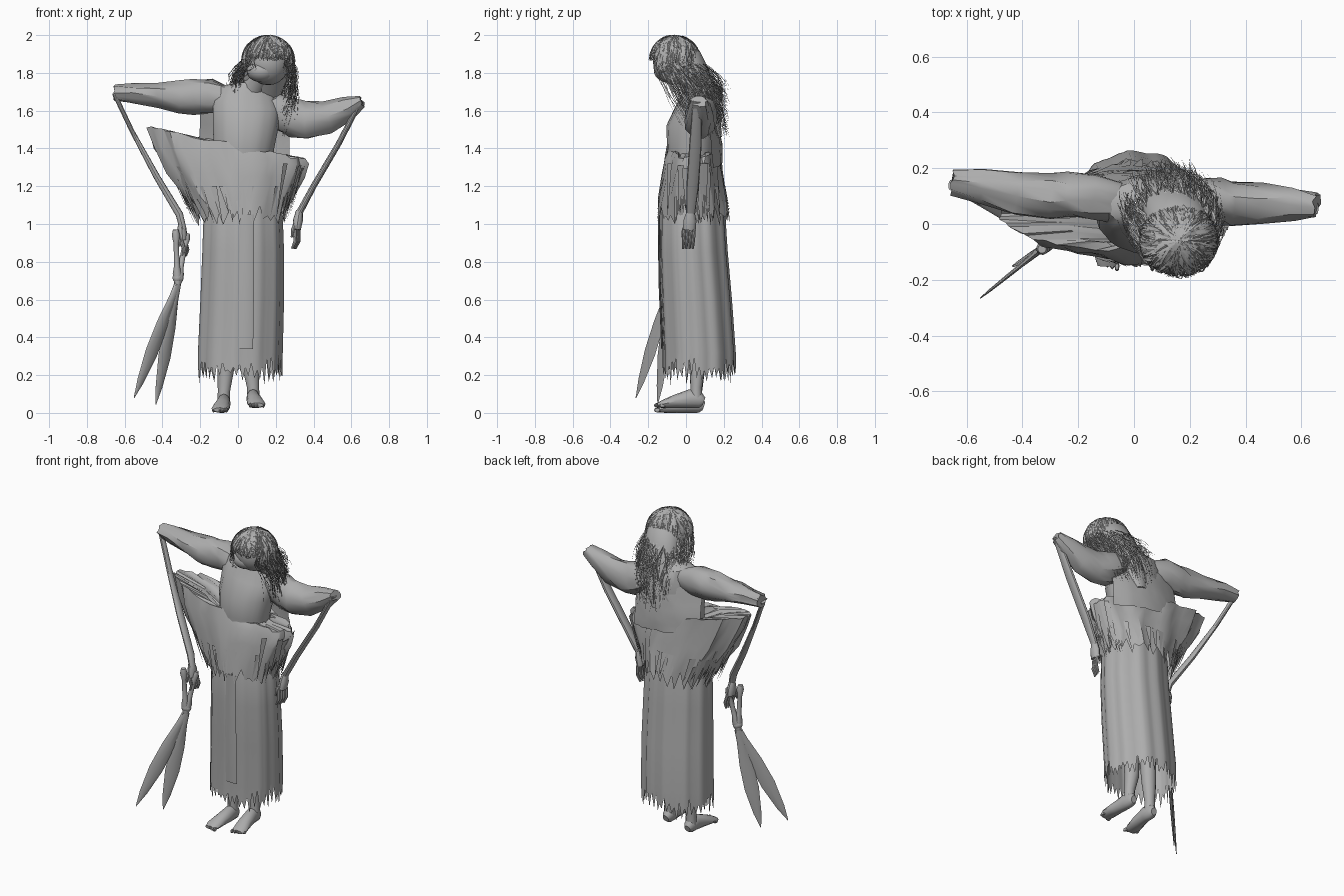
import bpy, bmesh, random
from math import sin, cos, pi, tau
from mathutils import Vector as V

random.seed(4)
cube = bpy.data.objects.get("Cube")
if cube:
    bpy.data.objects.remove(cube)

grey = bpy.data.materials.new("plain grey")
grey.use_nodes = True
grey.diffuse_color = (0.42, 0.42, 0.42, 1)
for node in grey.node_tree.nodes:
    if node.type == 'BSDF_PRINCIPLED':
        node.inputs["Base Color"].default_value = grey.diffuse_color
        node.inputs["Roughness"].default_value = 0.8


def finish(name, bm, fix=True):
    if fix:
        bmesh.ops.recalc_face_normals(bm, faces=bm.faces)
    mesh = bpy.data.meshes.new(name)
    bm.to_mesh(mesh)
    bm.free()
    mesh.materials.append(grey)
    ob = bpy.data.objects.new(name, mesh)
    bpy.context.collection.objects.link(ob)
    for other in bpy.context.selected_objects:
        other.select_set(False)
    ob.select_set(True)
    bpy.context.view_layer.objects.active = ob
    bpy.ops.object.shade_smooth_by_angle(angle=0.6)


def jitter(r):
    return V(random.uniform(-r, r) for _ in range(3))


def skin(bm, rings, caps):
    """Join rings of points with quads."""
    rows = [[bm.verts.new(p) for p in ring] for ring in rings]
    n = len(rows[0])
    for a, b in zip(rows, rows[1:]):
        for i in range(n):
            j = (i + 1) % n
            bm.faces.new((a[i], a[j], b[j], b[i]))
    if caps:
        bm.faces.new(rows[0][::-1])
        bm.faces.new(rows[-1])


def loft(name, rows, n=32, fold=0.0, rag=0.0, rough=0.0, caps=False):
    """Level oval rings (cx, cy, z, rx, ry, tilt), with folds and a torn hem."""
    waves = [1 + fold * (cos(i * tau / n * 11) + random.uniform(-.5, .5)) for i in range(n)]
    rings = []
    for k, (cx, cy, z, rx, ry, tilt) in enumerate(rows):
        ring = []
        for i in range(n):
            a = i * tau / n
            x, y = rx * cos(a) * waves[i], ry * sin(a) * waves[i]
            tear = 0
            if rag and k == 0:
                tear = rag * (random.uniform(-1, 0) if i % 2 else random.uniform(0, 1))
            ring.append(V((cx + x, cy + y, z + tilt * x + tear)) + jitter(rough))
        rings.append(ring)
    bm = bmesh.new()
    skin(bm, rings, caps)
    finish(name, bm)


def limb(name, path, ref=(0, 1, 0), n=12, bm=None, rough=0.0):
    """Tube along (x, y, z, half width along ref, half depth)."""
    own = bm is None
    bm = bm or bmesh.new()
    pts = [V(p[:3]) for p in path]
    rings = []
    for k, p in enumerate(path):
        t = (pts[min(k + 1, len(pts) - 1)] - pts[max(k - 1, 0)]).normalized()
        b = V(ref)
        b = (b - t * b.dot(t)).normalized()
        c = t.cross(b)
        rings.append([pts[k] + b * p[3] * cos(i * tau / n) + c * p[4] * sin(i * tau / n)
                      + jitter(rough) for i in range(n)])
    skin(bm, rings, True)
    if own:
        finish(name, bm)


def ball(name, centre, radii, seg=24):
    bm = bmesh.new()
    bmesh.ops.create_uvsphere(bm, u_segments=seg, v_segments=seg // 2, radius=1)
    for v in bm.verts:
        v.co = V(centre) + V(r * c for r, c in zip(radii, v.co))
    finish(name, bm)


# Skirt with pleats and a torn hem, and the loose panel down its front
loft("skirt", [(.008, .07, .22, .222, .19, 0), (.01, .07, .32, .223, .19, 0),
               (.02, .055, .6, .22, .185, 0), (.025, .04, .85, .215, .178, 0),
               (.025, .035, 1.05, .208, .17, 0), (.02, .035, 1.15, .18, .15, 0)],
     n=88, fold=.02, rag=.075)
limb("front_panel", [(.04, -.125, .34, .04, .006), (.045, -.14, .7, .04, .006),
                     (.05, -.143, 1.05, .035, .006)], ref=(1, 0, 0), n=8)

# Body, neck and the cloth stretched across the back
loft("torso", [(.02, .035, 1.1, .16, .13, 0), (.02, .03, 1.2, .15, .12, 0),
               (.03, .03, 1.4, .16, .13, 0), (.04, .035, 1.52, .175, .14, 0),
               (.045, .06, 1.63, .18, .11, -.15), (.05, .07, 1.7, .15, .085, -.2),
               (.07, .06, 1.75, .07, .055, 0)], fold=.012)
limb("neck", [(.06, .06, 1.68, .06, .07), (.1, .02, 1.75, .05, .055), (.14, -.03, 1.81, .05, .05)])
bm = bmesh.new()
bmesh.ops.create_grid(bm, x_segments=12, y_segments=7, size=.5)
for v in bm.verts:
    x, up = v.co.x * .48 + .035, v.co.y + .5
    v.co = V((x, .195 - .9 * (x - .03) ** 2 - .05 * up * up,
              1.33 + .32 * up - .12 * x)) + jitter(.005)
finish("back_cloth", bm)

# Torn wrap that flares up to the raised shoulder, folded inward at the top
loft("wrap", [(.018, .04, 1.04, .226, .188, 0), (.0, .037, 1.14, .275, .178, 0),
              (-.02, .035, 1.26, .35, .16, -.05), (-.045, .035, 1.36, .4, .148, -.12),
              (-.07, .04, 1.43, .415, .13, -.2), (-.02, .04, 1.41, .25, .115, -.2),
              (.03, .035, 1.37, .15, .125, 0)], n=54, fold=.03, rag=.06, rough=.009)

# Loose scraps on the wrap, thickest where it hangs from either side
bm = bmesh.new()
for i in range(90):
    a = random.uniform(0, tau) if i < 40 else random.choice((0, pi)) + random.gauss(0, .4)
    side = V((-sin(a), cos(a), 0)) * random.uniform(.008, .025)
    up = random.uniform(0, 1) if i > 40 else 0
    top = V((-.01 + (.31 + .07 * up) * cos(a), .035 + .172 * sin(a), 1.2 + .14 * up))
    low = V((.01 + (.23 + .05 * up) * cos(a), .04 + .195 * sin(a),
             random.uniform(.98, 1.06) + .05 * up))
    bm.faces.new([bm.verts.new(p) for p in (top - side, top + side, low)])
finish("torn_scraps", bm, False)

# Crumpled sleeves
sleeves = {
    "right_sleeve": [(-.06, .08, 1.66, .075, .07), (-.15, .1, 1.675, .085, .095),
                     (-.23, .1, 1.67, .08, .095), (-.3, .1, 1.668, .08, .09),
                     (-.42, .115, 1.68, .075, .068), (-.55, .14, 1.69, .058, .052),
                     (-.65, .15, 1.69, .04, .042)],
    "left_sleeve": [(.17, .08, 1.62, .08, .075), (.24, .085, 1.585, .085, .095),
                    (.3, .08, 1.56, .08, .1), (.36, .075, 1.545, .08, .1),
                    (.47, .07, 1.565, .07, .085), (.58, .075, 1.615, .055, .06),
                    (.655, .07, 1.65, .045, .03)],
}
for name, path in sleeves.items():
    limb(name, path, n=14, rough=.009)

# Thin forearms
limb("right_forearm", [(-.655, .14, 1.69, .02, .012), (-.56, .09, 1.49, .022, .012),
                       (-.43, .02, 1.25, .028, .017), (-.31, -.045, 1.05, .026, .02),
                       (-.29, -.055, .97, .022, .018)])
limb("left_forearm", [(.65, .06, 1.65, .025, .014), (.53, .05, 1.42, .033, .015),
                      (.4, .035, 1.2, .033, .016), (.325, .025, 1.06, .024, .018)])


def hand(name, wrist, tip):
    """Palm, four fingers and a thumb between the wrist and the fingertips."""
    w, t = V(wrist), V(tip)
    mid = w.lerp(t, .5)
    bm = bmesh.new()
    limb("", [(*w, .02, .018), (*w.lerp(t, .25), .034, .026), (*mid, .034, .022)], bm=bm)
    for k in range(4):
        off = V(((k - 1.5) * .006, (k - 1.5) * .017, 0))
        limb("", [(*(mid + off), .009, .012), (*(w.lerp(t, .8) + off + V((.012, 0, 0))), .009, .01),
                  (*(t + off), .006, .006)], n=8, bm=bm)
    limb("", [(*w.lerp(t, .2), .01, .01), (*(mid + V((-.02, -.03, 0))), .01, .01),
              (*(w.lerp(t, .7) + V((-.02, -.035, 0))), .005, .005)], n=8, bm=bm)
    finish(name, bm)


hand("left_hand", (.325, .025, 1.07), (.295, .01, .87))
hand("right_hand", (-.3, -.05, 1.0), (-.285, -.045, .83))

# Long shears: handles, knuckled joints and leaf-shaped blades in one upright plane
plane = (-.75, -.65, 0)
pivot = V((-.32, -.08, .68))
blades = {"outer": ((-.55, -.265, .08), (-.33, -.09, .97)),
          "inner": ((-.435, -.15, .045), (-.27, -.045, .95))}
for name, (tip, grip) in blades.items():
    tip, grip = V(tip), V(grip)
    limb(name + "_blade", [(*pivot.lerp(tip, f), w, d) for f, w, d in
                           ((0, .022, .014), (.12, .024, .012), (.35, .04, .008),
                            (.6, .043, .007), (.85, .024, .005), (1, .002, .002))],
         ref=plane, n=8)
    limb(name + "_handle", [(*pivot.lerp(grip, f), r, r) for f, r in
                            ((0, .018), (.2, .024), (.35, .015), (.75, .014), (.9, .022), (1, .015))],
         ref=plane)
    ball(name + "_knob", pivot.lerp(grip, .12), (.026, .024, .028), 12)

# Legs and bare feet
for name, x, toe, z in (("right", -.075, -.02, 0), ("left", .08, .02, .025)):
    s = 1 if x > 0 else -1
    limb(name + "_leg", [(x, .055, z + .05, .032, .034), (x, .055, z + .11, .03, .032),
                         (x * .85, .06, .24, .042, .045), (x * .8, .05, .5, .055, .055)])
    limb(name + "_foot", [(x, .095, z + .035, .02, .022), (x, .075, z + .042, .033, .042),
                          (x, .02, z + .05, .036, .05), (x + toe * .5, -.06, z + .035, .043, .035),
                          (x + toe, -.12, z + .022, .046, .022), (x + toe, -.15, z + .016, .035, .012)],
         ref=(1, 0, 0))
    for k in range(5):
        ball(f"{name}_toe_{k + 1}", (x + toe + s * (k - 2) * .017, -.152 + .007 * k, z + .015),
             (.009, .018, .013), 8)

# Head with jaw, bowed forward
skull = V((.16, -.06, 1.86))
ball("head", skull, (.115, .115, .125))
ball("jaw", (.125, -.095, 1.81), (.08, .075, .06))

# Hair: a solid mass falling behind the shoulders, covered in thin ragged strands
limb("hair_mass", [(.16, -.04, 1.93, .06, .07), (.16, -.01, 1.87, .095, .11),
                   (.145, .045, 1.78, .085, .115), (.12, .1, 1.67, .06, .1),
                   (.1, .145, 1.56, .04, .08), (.09, .175, 1.46, .015, .03)], n=20)
bm = bmesh.new()
for i in range(1200):
    a = random.uniform(0, tau)
    fringe = cos(a) > .6
    crown = i % 3 == 0
    short = sin(a) < -.3 and cos(a) > -.3
    size = random.uniform(.97, 1.08)
    start = random.uniform(0, 1)
    reach = random.uniform(1.2, 1.55) if fringe else random.uniform(1.5, 1.9)
    swirl = random.uniform(-.5, .5)
    path = []
    for k in range(7):
        t = start + (reach - start) * k / 6
        b = a + swirl * k / 6
        path.append(skull + V((.132 * sin(t) * sin(b), -.128 * sin(t) * cos(b),
                               .13 * cos(t))) * size)
    if not fringe and not crown:
        low = random.uniform(1.64, 1.78) if short else random.uniform(1.45, 1.74)
        end = V((.12 + .14 * sin(a) + random.gauss(0, .02),
                 .09 - .12 * cos(a) + random.gauss(0, .012), low))
        last = path[-1]
        for k in range(1, 5):
            path.append(last.lerp(end, k / 4) + V((sin(a), -cos(a), 0)) * .03 * sin(pi * k / 4))
    out = V((sin(a), -cos(a), .6)) * random.uniform(-.7, .7)
    wide = (V((cos(a), sin(a), 0)) + out) * random.uniform(.003, .008)
    pairs = [(bm.verts.new(p - wide * (1 - k / len(path))),
              bm.verts.new(p + wide * (1 - k / len(path)))) for k, p in enumerate(path)]
    for (p, q), (r, s) in zip(pairs, pairs[1:]):
        bm.faces.new((p, q, s, r))
finish("hair_strands", bm, False)
